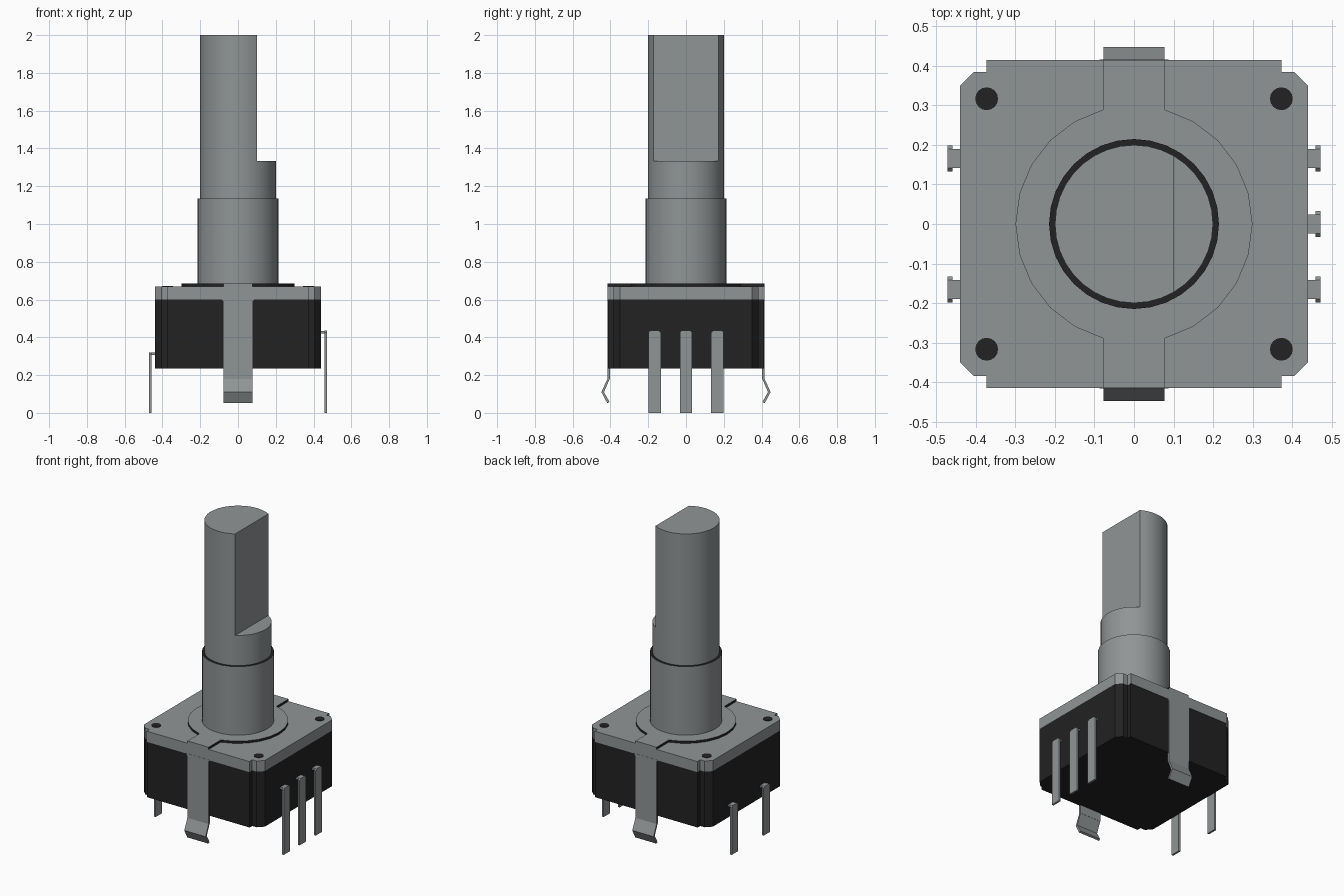
import bpy
import bmesh
from math import cos, sin, radians
from mathutils import Vector

cube = bpy.data.objects.get("Cube")
if cube:
    bpy.data.objects.remove(cube, do_unlink=True)


def material(name, rgb):
    mat = bpy.data.materials.new(name)
    mat.use_nodes = True
    mat.diffuse_color = (*rgb, 1)
    mat.node_tree.nodes["Principled BSDF"].inputs["Base Color"].default_value = (*rgb, 1)
    return mat


METAL = material("grey metal", (0.28, 0.30, 0.305))
BLACK = material("black plastic", (0.016, 0.016, 0.016))

# Axis order for laying a flat outline on a plane and extruding along the third axis
PLANES = {
    "xy": lambda a, b, h: Vector((a, b, h)),
    "xz": lambda a, b, h: Vector((a, h, b)),
    "yz": lambda a, b, h: Vector((h, a, b)),
}


def prism(name, outline, low, high, mats=(METAL,), plane="xy", rule=None, smooth=False):
    place = PLANES[plane]
    bm = bmesh.new()
    rings = [[bm.verts.new(place(a, b, h)) for a, b in outline] for h in (low, high)]
    for ring in rings:
        bm.faces.new(ring)
    n = len(outline)
    for i in range(n):
        j = (i + 1) % n
        bm.faces.new((rings[0][i], rings[0][j], rings[1][j], rings[1][i]))
    bmesh.ops.recalc_face_normals(bm, faces=bm.faces)
    bm.normal_update()
    if rule:
        for face in bm.faces:
            face.material_index = int(rule(face.normal))
    mesh = bpy.data.meshes.new(name)
    bm.to_mesh(mesh)
    bm.free()
    for mat in mats:
        mesh.materials.append(mat)
    obj = bpy.data.objects.new(name, mesh)
    bpy.context.collection.objects.link(obj)
    if smooth:
        bpy.ops.object.select_all(action="DESELECT")
        obj.select_set(True)
        bpy.context.view_layer.objects.active = obj
        bpy.ops.object.shade_smooth_by_angle(angle=radians(30))
    return obj


def arc(radius, start, end, steps, cx=0, cy=0):
    angles = [radians(start + (end - start) * i / steps) for i in range(steps + 1)]
    return [(cx + radius * cos(t), cy + radius * sin(t)) for t in angles]


def circle(radius, sides, cx=0, cy=0):
    return arc(radius, 0, 360, sides, cx, cy)[:-1]


def rect(a0, a1, b0, b1):
    return [(a0, b0), (a1, b0), (a1, b1), (a0, b1)]


def notched(half_y):
    # Square outline with a step and a chamfer at each corner
    corner = [(0.44, 0.35), (0.405, 0.385), (0.373, 0.385), (0.373, half_y)]
    top = corner + [(-x, y) for x, y in reversed(corner)]
    return top + [(-x, -y) for x, y in top]


# Housing and its metal cover
prism("housing", notched(0.412), 0.235, 0.60, (BLACK,))
prism("cover_plate", notched(0.415), 0.60, 0.67)

# Raised collar and strap across the cover, with dark side edges
tab, edge = 0.077, 0.415
collar = (arc(0.3, -75, 75, 10) + [(tab, edge), (-tab, edge)]
          + arc(0.3, 105, 255, 10) + [(-tab, -edge), (tab, -edge)])
prism("raised_strap", collar, 0.67, 0.685, (METAL, BLACK),
      rule=lambda n: abs(n.z) < 0.9 and abs(n.y) < 0.95)

# Corner rivets
for x in (-0.373, 0.373):
    for y in (-0.317, 0.317):
        prism("corner_rivet", circle(0.029, 16, x, y), 0.668, 0.673, (BLACK,))

# Bushing with a dark rim, and the shaft with its flat
prism("bushing", circle(0.215, 32), 0.68, 1.135, (METAL, BLACK),
      rule=lambda n: n.z > 0.9, smooth=True)
prism("shaft_lower", circle(0.2, 36), 1.10, 1.333, smooth=True)
prism("shaft_upper", arc(0.2, 60, 300, 24), 1.333, 2.0, smooth=True)

# Mounting clips, front and back
for s in (-1, 1):
    flat = [(-tab, 0.18), (tab, 0.18), (tab, 0.59), (0.087, 0.602),
            (-0.087, 0.602), (-tab, 0.59)]
    prism("clip_flat", flat, *sorted((s * 0.403, s * 0.416)), plane="xz")
    bend = [(0.416, 0.18), (0.448, 0.11), (0.417, 0.052), (0.405, 0.058),
            (0.434, 0.11), (0.403, 0.183)]
    prism("clip_hook", [(s * y, z) for y, z in bend], -tab, tab, plane="yz")


def pin(side, y, top):
    # Flat leg with clipped top corners, joined to the housing by a short foot
    w, c = 0.033, 0.009
    leg = [(y - w, 0), (y + w, 0), (y + w, top - c), (y + w - c, top),
           (y - w + c, top), (y - w, top - c)]
    prism("pin_leg", leg, *sorted((side * 0.459, side * 0.472)), plane="yz")
    foot = rect(*sorted((side * 0.42, side * 0.462)), top - 0.014, top - 0.001)
    prism("pin_foot", foot, y - w + c, y + w - c, plane="xz")


# Two pins on the right, three on the left
for y in (-0.166, 0.166):
    pin(-1, y, 0.32)
for y in (-0.166, 0, 0.166):
    pin(1, y, 0.435)
